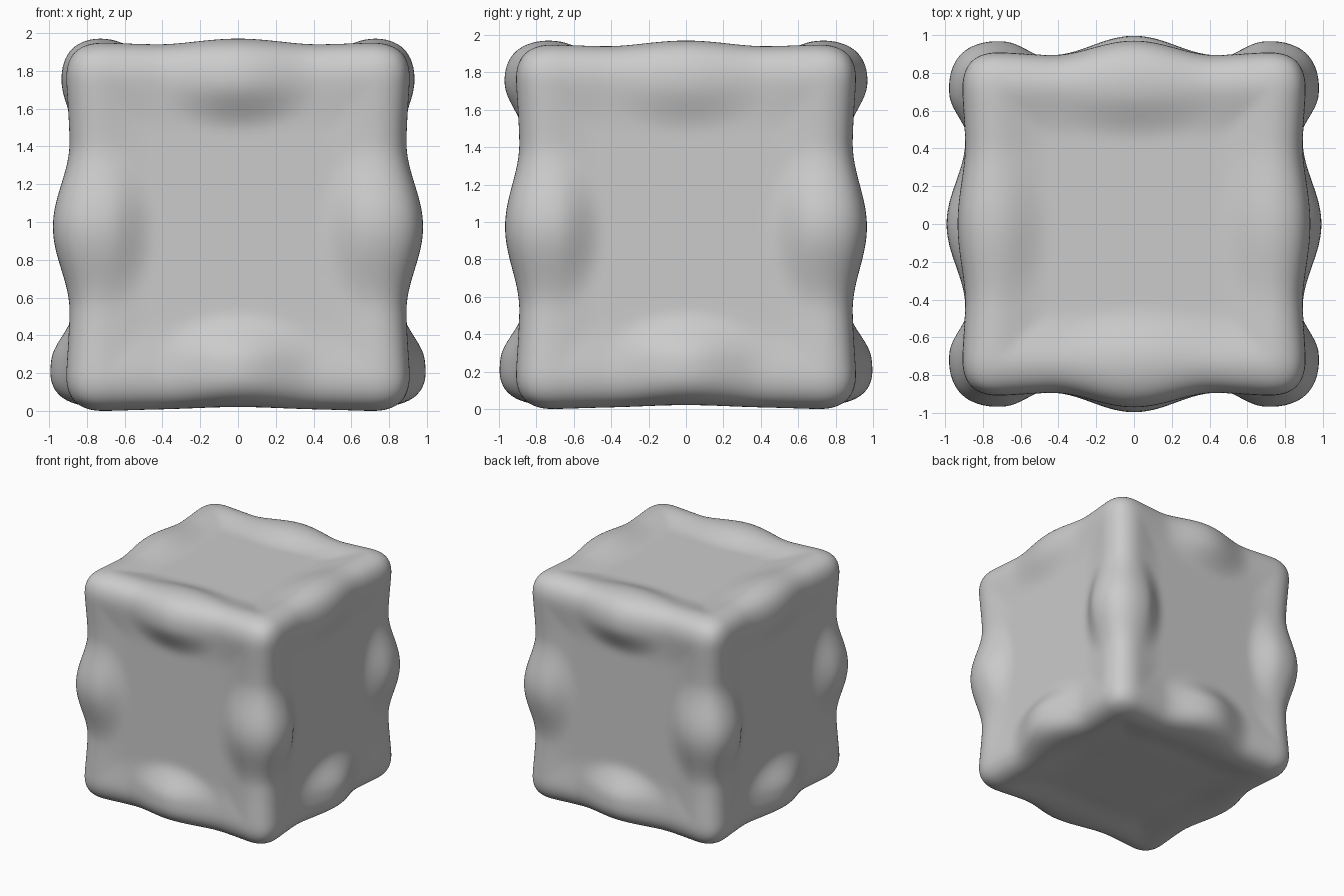
import bpy, bmesh, math
from mathutils import Vector

if "Cube" in bpy.data.objects:
    bpy.data.objects.remove(bpy.data.objects["Cube"])

R = 0.22                               # edge rounding
POWER = 2.7                            # rounding squareness
HALF = Vector((0.893, 0.893, 0.968))   # half sizes of the base block


def window(d):
    # smooth swelling, 1 at the middle and 0 outside
    return math.cos(math.pi / 2 * min(1.0, d)) ** 2


def shape(p):
    # rounded block
    q = Vector(p[i] * HALF[i] for i in range(3))
    core = Vector(max(-(HALF[i] - R), min(HALF[i] - R, q[i])) for i in range(3))
    d = q - core
    n = d / sum(abs(c) ** POWER for c in d) ** (1 / POWER)
    out = core + n * R
    # shallow dish in every face
    for i in range(3):
        j, k = (i + 1) % 3, (i + 2) % 3
        inner = 1 - max(abs(p[j]), abs(p[k]))
        depth = 0.02 if i < 2 else (0.045 if q.z > 0 else 0.03)
        out[i] -= n[i] * depth * (1 - window(max(0.0, inner - 0.15) / 0.35))
    # swollen middles of the twelve edges
    for i in range(3):
        j, k = (i + 1) % 3, (i + 2) % 3
        low = i != 2 and q.z < 0
        inset = 0.26 if low else 0.2
        reach = 0.27
        across = max(0.0, HALF[j] - inset - abs(q[j]), HALF[k] - inset - abs(q[k]))
        w = window(math.hypot(across / reach, q[i] / 0.45))
        if i == 2:
            amp = (0.09, 0.078, 0.0)
        elif low:
            amp = (0.102, 0.106, -0.012)
        else:
            amp = (0.043, 0.08, 0.032)
        for a in range(3):
            out[a] += n[a] * amp[a] * w
    # slightly flared corners
    corner = Vector(math.copysign(HALF[i], q[i]) for i in range(3))
    w = window((q - corner).length / 0.6)
    for a, amp in enumerate((0.03, 0.03, 0.015)):
        out[a] += n[a] * amp * w
    return out


# lumpy block
bm = bmesh.new()
bmesh.ops.create_cube(bm, size=2)
bmesh.ops.subdivide_edges(bm, edges=bm.edges[:], cuts=71, use_grid_fill=True)
for v in bm.verts:
    v.co = shape(v.co.copy())
bottom = min(v.co.z for v in bm.verts)
for v in bm.verts:
    v.co.z -= bottom
for f in bm.faces:
    f.smooth = True
mesh = bpy.data.meshes.new("lumpy_block")
bm.to_mesh(mesh)
bm.free()
block = bpy.data.objects.new("lumpy_block", mesh)
bpy.context.collection.objects.link(block)

# soften the transitions
smooth = block.modifiers.new("soften", 'SMOOTH')
smooth.factor = 0.5
smooth.iterations = 5
